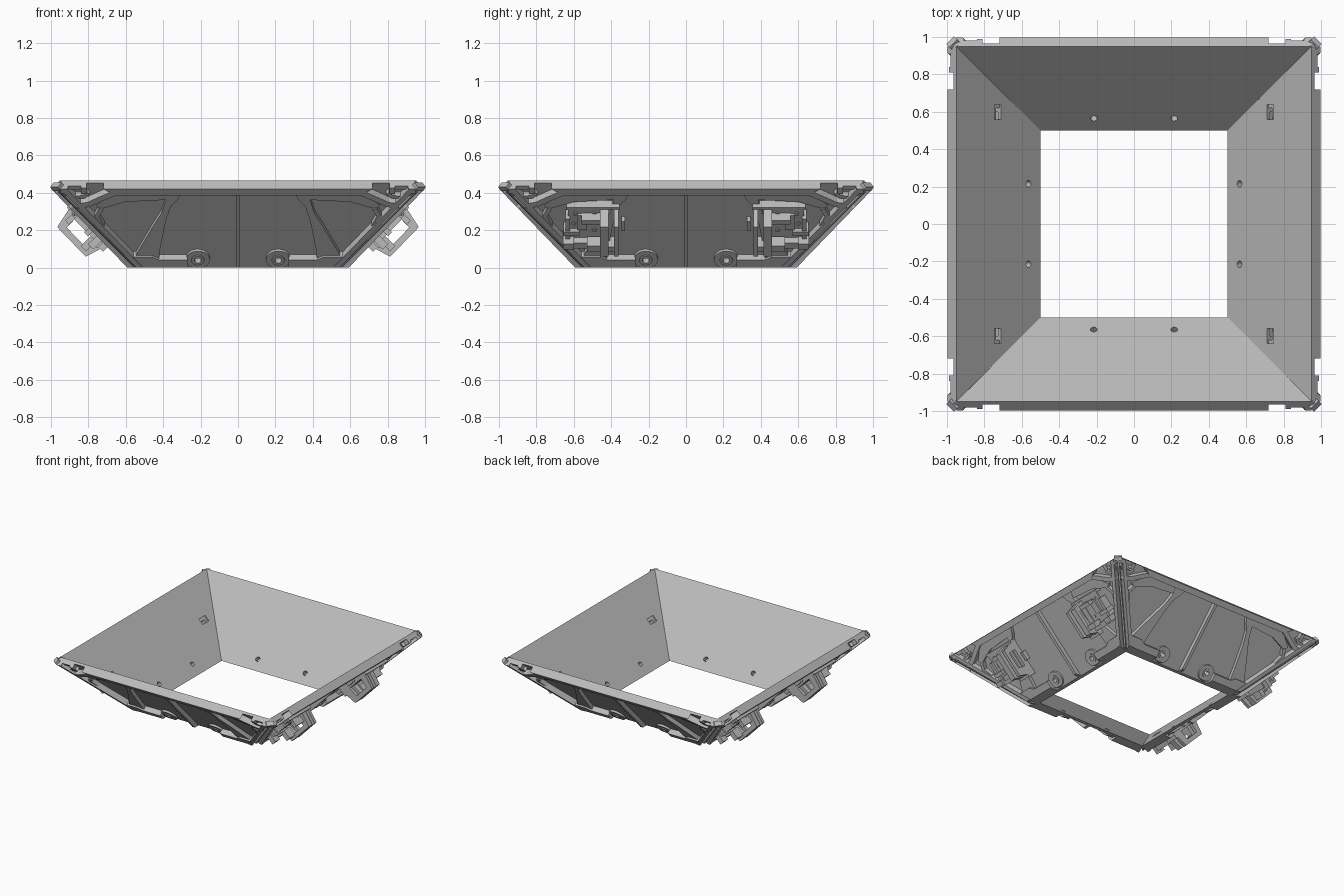
import bpy, bmesh, math
from mathutils import Vector, Matrix

old = bpy.data.objects.get("Cube")
if old:
    bpy.data.objects.remove(old, do_unlink=True)

grey = bpy.data.materials.new("plain_grey")
grey.use_nodes = True
colour = (0.5, 0.5, 0.5, 1)
grey.diffuse_color = colour
grey.node_tree.nodes["Principled BSDF"].inputs["Base Color"].default_value = colour

# Panel frame: u along the wall, s up the slope, n outward from the inner face
BOTTOM, TOP, HEIGHT = 0.5, 0.95, 0.465
LENGTH = math.hypot(TOP - BOTTOM, HEIGHT)
CO, SI = (TOP - BOTTOM) / LENGTH, HEIGHT / LENGTH
FLOOR, DEPTH = 0.02, 0.066


def place(u, s, n):
    return Vector((u, -(BOTTOM + s * CO + n * SI), s * SI - n * CO))


def half_width(s):
    return BOTTOM + s * CO


def solid(bm, loop_a, loop_b):
    """Closed solid between two matching loops of points."""
    a = [bm.verts.new(p) for p in loop_a]
    b = [bm.verts.new(p) for p in loop_b]
    faces = [bm.faces.new(a), bm.faces.new(b[::-1])]
    for i in range(len(a)):
        j = (i + 1) % len(a)
        faces.append(bm.faces.new((a[j], a[i], b[i], b[j])))
    bmesh.ops.recalc_face_normals(bm, faces=faces)


def prism(bm, pts, n0, n1, side=1):
    solid(bm, [place(side * u, s, n0) for u, s in pts],
          [place(side * u, s, n1) for u, s in pts])


def box(bm, u, s, n, side=1):
    prism(bm, [(u[0], s[0]), (u[1], s[0]), (u[1], s[1]), (u[0], s[1])], n[0], n[1], side)


def strip(bm, path, width, n1, side):
    """Rib of even width along a path on the wall."""
    left, right = [], []
    for i, p in enumerate(path):
        d = Vector(path[min(i + 1, len(path) - 1)]) - Vector(path[max(i - 1, 0)])
        off = Vector((-d.y, d.x)).normalized() * width / 2
        left.append(Vector(p) + off)
        right.append(Vector(p) - off)
    prism(bm, left + right[::-1], 0.01, n1, side)


def circle(u, s, r, count=24):
    return [(u + r * math.cos(math.tau * i / count), s + r * math.sin(math.tau * i / count))
            for i in range(count)]


def ring(bm, u, s, r_in, r_out, n0, n1, count=24):
    faces = []
    loops = [[bm.verts.new(place(a, b, n)) for a, b in circle(u, s, r, count)]
             for r, n in ((r_in, n0), (r_out, n0), (r_out, n1), (r_in, n1))]
    for k in range(4):
        a, b = loops[k], loops[(k + 1) % 4]
        for i in range(count):
            j = (i + 1) % count
            faces.append(bm.faces.new((a[i], a[j], b[j], b[i])))
    bmesh.ops.recalc_face_normals(bm, faces=faces)


def to_mesh(bm, name):
    """Trim everything below the ground plane and store the mesh."""
    cut = bmesh.ops.bisect_plane(bm, geom=bm.verts[:] + bm.edges[:] + bm.faces[:],
                                 plane_co=(0, 0, 0), plane_no=(0, 0, 1), clear_inner=True)
    edges = [e for e in cut["geom_cut"] if isinstance(e, bmesh.types.BMEdge) and e.is_boundary]
    if edges:
        bmesh.ops.holes_fill(bm, edges=edges, sides=0)
    mesh = bpy.data.meshes.new(name)
    bm.to_mesh(mesh)
    bm.free()
    mesh.materials.append(grey)
    return mesh


def add(name, mesh, turn=0):
    obj = bpy.data.objects.new(name, mesh)
    obj.rotation_euler.z = math.radians(90 * turn)
    bpy.context.collection.objects.link(obj)
    return obj


def wall_mesh(with_slots):
    """Mitred sloping wall with screw holes, and slots on the bracket walls."""
    bm = bmesh.new()
    dx, top = FLOOR / SI, TOP + FLOOR * SI
    low, z = BOTTOM + dx, HEIGHT - FLOOR * CO
    inner = [(-BOTTOM, -BOTTOM, 0), (BOTTOM, -BOTTOM, 0), (TOP, -TOP, HEIGHT), (-TOP, -TOP, HEIGHT)]
    outer = [(-low, -low, 0), (low, -low, 0), (top, -top, z), (-top, -top, z)]
    solid(bm, inner, outer)
    wall = add("wall", to_mesh(bm, "wall"))
    bm = bmesh.new()
    for side in (1, -1):
        prism(bm, circle(0.215, 0.092, 0.018), -0.03, 0.05, side)
        if with_slots:
            box(bm, (0.56, 0.64), (0.305, 0.355), (-0.03, 0.05), side)
    mesh = bpy.data.meshes.new("wall_cutter")
    bm.to_mesh(mesh)
    bm.free()
    cutter = add("wall_cutter", mesh)
    cutter.hide_render = True
    mod = wall.modifiers.new("holes", "BOOLEAN")
    mod.object, mod.operation, mod.solver = cutter, "DIFFERENCE", "EXACT"
    bpy.context.view_layer.update()
    result = bpy.data.meshes.new_from_object(wall.evaluated_get(bpy.context.evaluated_depsgraph_get()))
    bpy.data.objects.remove(wall, do_unlink=True)
    bpy.data.objects.remove(cutter, do_unlink=True)
    return result


def rib_mesh():
    bm = bmesh.new()
    # Top rim and centre rib
    prism(bm, [(-0.72, LENGTH), (0.72, LENGTH), (0.65, 0.6), (-0.65, 0.6)], 0.005, DEPTH)
    box(bm, (-0.012, 0.012), (0, 0.61), (0.01, 0.055))
    for side in (1, -1):
        # Rib along the mitred edge
        prism(bm, [(half_width(0) - 0.035, 0), (half_width(0), 0), (TOP, LENGTH),
                   (TOP - 0.035, LENGTH)], 0.005, DEPTH, side)
        # Curved pocket rib and raised area above the outer pocket
        prism(bm, [(0.43, 0.03), (0.415, 0.2), (0.385, 0.4), (0.36, 0.5), (0.32, 0.56), (0.3, 0.605),
                   (0.4, 0.605), (0.385, 0.55), (0.41, 0.45), (0.46, 0.34), (0.55, 0.13)],
              0.01, 0.05, side)
        prism(bm, [(0.385, 0.55), (0.6, 0.535), (0.74, 0.48), (0.76, 0.51), (0.66, 0.605),
                   (0.39, 0.605)], 0.01, 0.048, side)
        # Foot ledge beside the screw boss
        prism(bm, [(0.27, 0), (0.27, 0.115), (0.42, 0.115), (0.46, 0.14), (0.56, 0.14),
                   (0.53, 0.05), (0.5, 0)], 0.01, 0.062, side)
        # Slanted corner ribs and the outer end of the pocket
        strip(bm, [(0.64, 0.625), (0.72, 0.58), (0.8, 0.53), (0.86, 0.52)], 0.035, 0.064, side)
        strip(bm, [(0.73, 0.49), (0.755, 0.43), (0.725, 0.36)], 0.025, 0.055, side)
        strip(bm, [(0.925, 0.6), (0.88, 0.568), (0.82, 0.575), (0.8, 0.6)], 0.022, 0.05, side)
        # Corner clamp
        box(bm, (0.82, 0.94), (0.62, LENGTH), (0.005, 0.042), side)
        box(bm, (0.81, 0.84), (0.6, LENGTH), (0.005, 0.056), side)
        box(bm, (0.91, 0.95), (0.61, LENGTH), (0.005, 0.062), side)
        # Screw boss
        ring(bm, side * 0.215, 0.092, 0.018, 0.065, 0.01, 0.036)
        ring(bm, side * 0.215, 0.092, 0.018, 0.035, 0.02, 0.042)
    return to_mesh(bm, "ribs")


def bracket_mesh(side):
    bm = bmesh.new()

    def part(u, s, n):
        box(bm, u, s, n, side)

    # Two open frames joined by cross plates, with a clear square window
    for u0, u1 in ((0.36, 0.385), (0.415, 0.46)):
        for root, tip in (((0.21, 0.29), (0.26, 0.32)), ((0.45, 0.52), (0.44, 0.48))):
            loop = [(root[0], 0.01), (root[1], 0.01), (tip[1], 0.185), (tip[0], 0.185)]
            solid(bm, [place(side * u0, s, n) for s, n in loop],
                  [place(side * u1, s, n) for s, n in loop])
        part((u0, u1), (0.3, 0.46), (0.15, 0.185))
        part((u0, u1), (0.27, 0.47), (0.01, 0.075))
    part((0.355, 0.64), (0.5, 0.52), (0.01, 0.075))
    part((0.36, 0.46), (0.215, 0.25), (0.01, 0.1))
    part((0.45, 0.62), (0.25, 0.29), (0.01, 0.11))
    part((0.45, 0.56), (0.445, 0.475), (0.02, 0.13))
    part((0.45, 0.53), (0.28, 0.32), (0.09, 0.165))
    part((0.46, 0.63), (0.27, 0.5), (0.055, 0.07))
    # Side clips and feet
    part((0.53, 0.58), (0.36, 0.47), (0.06, 0.085))
    part((0.6, 0.658), (0.26, 0.3), (0.01, 0.13))
    part((0.57, 0.655), (0.33, 0.36), (0.01, 0.1))
    part((0.62, 0.645), (0.29, 0.45), (0.01, 0.09))
    part((0.325, 0.345), (0.33, 0.4), (0.01, 0.06))
    # Screw heads
    for u, s in ((0.49, 0.47), (0.59, 0.47), (0.49, 0.35), (0.6, 0.4)):
        prism(bm, circle(u, s, 0.012, 10), 0.06, 0.078, side)
    return to_mesh(bm, "bracket")


# Four walls, with brackets on the left and right ones
names = ("front", "left", "back", "right")
walls = [wall_mesh(False), wall_mesh(True)]
ribs = rib_mesh()
brackets = [bracket_mesh(1), bracket_mesh(-1)]
for turn, name in enumerate(names):
    add(name + "_wall", walls[turn % 2], turn)
    add(name + "_ribs", ribs, turn)
    if turn % 2:
        for mesh, end in zip(brackets, ("a", "b")):
            add(name + "_bracket_" + end, mesh, turn)

# Thin seam fin along each corner
bm = bmesh.new()
root2 = math.sqrt(2)
profile = [(BOTTOM * root2, 0), (TOP * root2, HEIGHT), (1.385, 0.43), (0.775, 0)]
solid(bm, [(r, -0.007, z) for r, z in profile], [(r, 0.007, z) for r, z in profile])
# Crossed tab at the top of the fin
tab = [(1.345, 0.44), (1.365, 0.455), (1.39, 0.43), (1.37, 0.41)]
solid(bm, [(r, -0.03, z) for r, z in tab], [(r, 0.03, z) for r, z in tab])
bm.transform(Matrix.Rotation(math.radians(45), 4, "Z"))
fin = to_mesh(bm, "corner_fin")
for turn, name in enumerate(("back_left", "back_right", "front_right", "front_left")):
    add(name + "_corner_fin", fin, turn)
